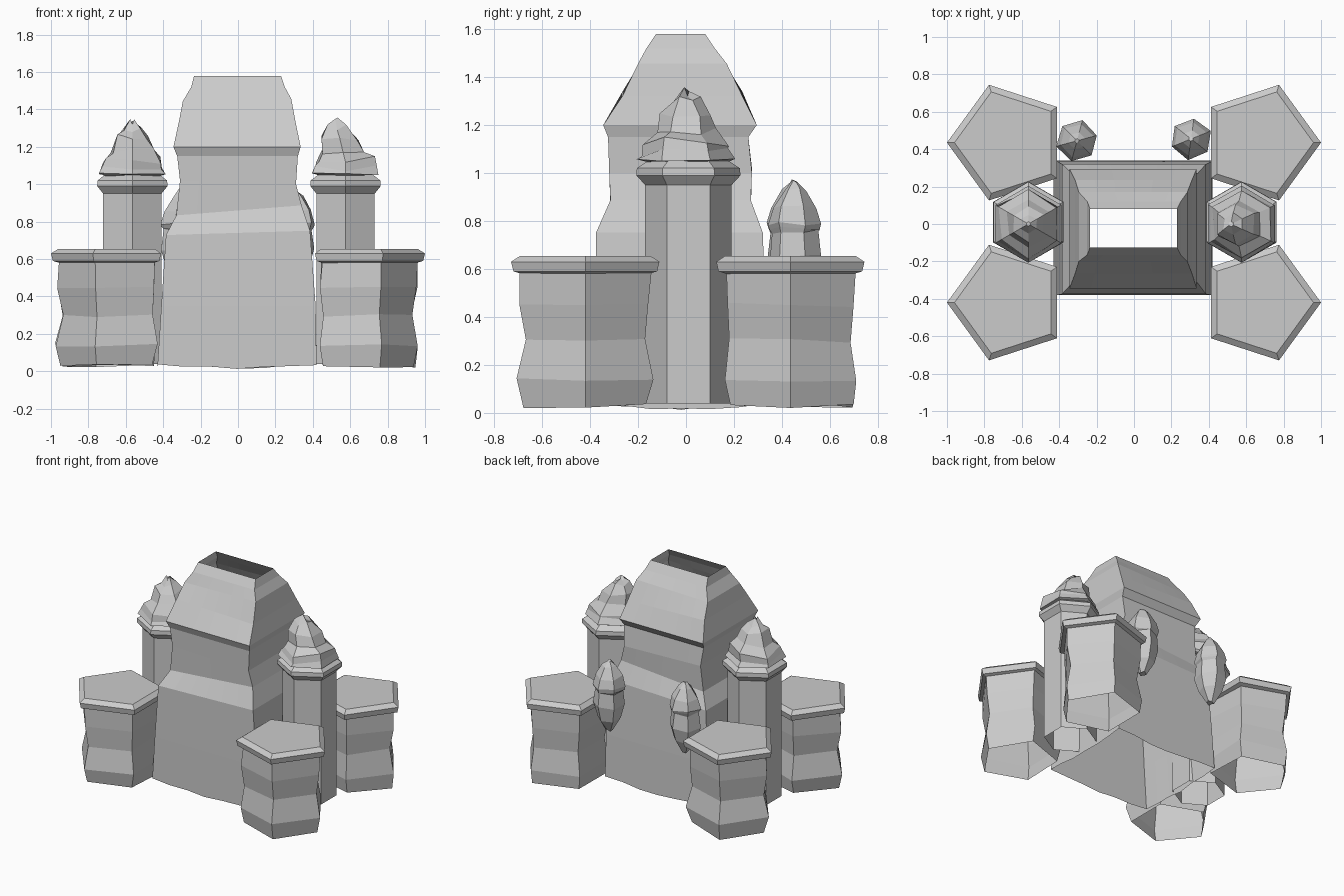
import bpy
import bmesh
import random
from math import cos, sin, pi, radians
from mathutils import Vector

random.seed(7)

cube = bpy.data.objects.get("Cube")
if cube:
    bpy.data.objects.remove(cube, do_unlink=True)

# One weathered stone colour
stone = bpy.data.materials.new("stone_grey")
stone.use_nodes = True
GREY = (0.6, 0.6, 0.6, 1)
stone.diffuse_color = GREY
stone.node_tree.nodes["Principled BSDF"].inputs["Base Color"].default_value = GREY


def loft(name, rings, top=False, bottom=False):
    """Skin a stack of equal-sized rings of points with flat faces."""
    bm = bmesh.new()
    rows = [[bm.verts.new(p) for p in ring] for ring in rings]
    for low, high in zip(rows, rows[1:]):
        for i in range(len(low)):
            j = (i + 1) % len(low)
            bm.faces.new((low[i], low[j], high[j], high[i]))
    if top:
        bm.faces.new(rows[-1])
    if bottom:
        bm.faces.new(rows[0][::-1])
    mesh = bpy.data.meshes.new(name)
    bm.to_mesh(mesh)
    bm.free()
    mesh.materials.append(stone)
    obj = bpy.data.objects.new(name, mesh)
    bpy.context.collection.objects.link(obj)
    return obj


def wobble(amount):
    return random.uniform(-amount, amount)


def polygon(centre, sides, radius, z, turn, rough=0.0):
    """Regular ring with an optional hand-hewn irregularity."""
    ring = []
    for i in range(sides):
        a = turn + 2 * pi * i / sides
        r = radius * (1 + wobble(rough))
        ring.append(Vector((centre[0] + r * cos(a), centre[1] + r * sin(a),
                            z + wobble(rough * 0.3))))
    return ring


def rectangle(z, x0, x1, y0, y1, tilt=0.0, ragged=0.0, steps=6):
    """Rectangular ring with subdivided sides, tilted along x."""
    corners = [Vector((x0, y0, z)), Vector((x1, y0, z)),
               Vector((x1, y1, z)), Vector((x0, y1, z))]
    ring = []
    for a, b in zip(corners, corners[1:] + corners[:1]):
        for s in range(steps):
            p = a.lerp(b, s / steps)
            p.z += tilt * p.x
            if ragged:
                p.z += wobble(ragged) - 0.02 * sin(pi * s / steps)
            ring.append(p)
    return ring


# Central keep: open shell with a flared hipped roof
keep = [
    rectangle(0.04, -0.43, 0.42, -0.38, 0.34, ragged=0.008),
    rectangle(0.35, -0.41, 0.415, -0.38, 0.335),
    rectangle(0.74, -0.385, 0.385, -0.375, 0.32, tilt=0.03),
    rectangle(0.86, -0.33, 0.34, -0.315, 0.27, tilt=0.08),
    rectangle(1.01, -0.31, 0.31, -0.32, 0.275, tilt=-0.03),
    rectangle(1.15, -0.325, 0.32, -0.325, 0.26),
    rectangle(1.20, -0.345, 0.335, -0.345, 0.295),
    rectangle(1.33, -0.315, 0.31, -0.265, 0.235, tilt=-0.03),
    rectangle(1.45, -0.295, 0.285, -0.20, 0.17, tilt=0.02),
    rectangle(1.52, -0.25, 0.25, -0.165, 0.12),
    rectangle(1.58, -0.235, 0.23, -0.125, 0.08),
]
loft("keep", keep)

# Four pentagonal corner bastions with overhanging slab caps
BODY = [(0.03, 0.27), (0.14, 0.295), (0.30, 0.262), (0.45, 0.285), (0.59, 0.285)]
CAP = [(0.58, 0.28), (0.59, 0.315), (0.63, 0.325), (0.655, 0.285)]
for side, sx in (("left", 1), ("right", -1)):
    for end, cy in (("front", -0.42), ("back", 0.435)):
        centre = (sx * 0.675, cy)
        turn = 0 if sx > 0 else pi
        loft(f"{end}_{side}_bastion",
             [polygon(centre, 5, r, z, turn, 0.035) for z, r in BODY])
        loft(f"{end}_{side}_bastion_cap",
             [polygon(centre, 5, r, z, turn) for z, r in CAP], top=True, bottom=True)

# Hexagonal side towers: shaft, collar and rough pointed roof
SHAFT = [(0.04, 0.18), (0.95, 0.18), (0.99, 0.217), (1.02, 0.215), (1.05, 0.17)]
ROOF = [(1.045, 0.16), (1.055, 0.205), (1.09, 0.185), (1.13, 0.175), (1.18, 0.125),
        (1.25, 0.095), (1.30, 0.05), (1.34, 0.012)]
for side, cx, lean in (("left", 0.575, -0.055), ("right", -0.565, 0.0)):
    centre = (cx, 0.01)
    loft(f"{side}_tower", [polygon(centre, 6, r, z, pi / 2) for z, r in SHAFT])
    roof = []
    for z, r in ROOF:
        shift = lean * max(0, (z - 1.13) / 0.21)
        spread = r * (1.15 if lean and z > 1.2 else 1)
        roof.append(polygon((cx + shift, 0.0), 6, spread,
                            z, pi / 2, 0.07 if z > 1.06 else 0.02))
    loft(f"{side}_tower_roof", roof, top=True, bottom=True)

# Two small hanging turrets on the back wall
TURRET = [(0.46, 0.025), (0.55, 0.08), (0.65, 0.108), (0.755, 0.096), (0.77, 0.105),
          (0.79, 0.112), (0.86, 0.092), (0.93, 0.047), (0.965, 0.012)]
for side, centre, turn in (("left", (0.305, 0.455), 82), ("right", (-0.305, 0.445), 75)):
    loft(f"{side}_back_turret",
         [polygon(centre, 6, r, z, radians(turn), 0.03) for z, r in TURRET],
         top=True, bottom=True)
